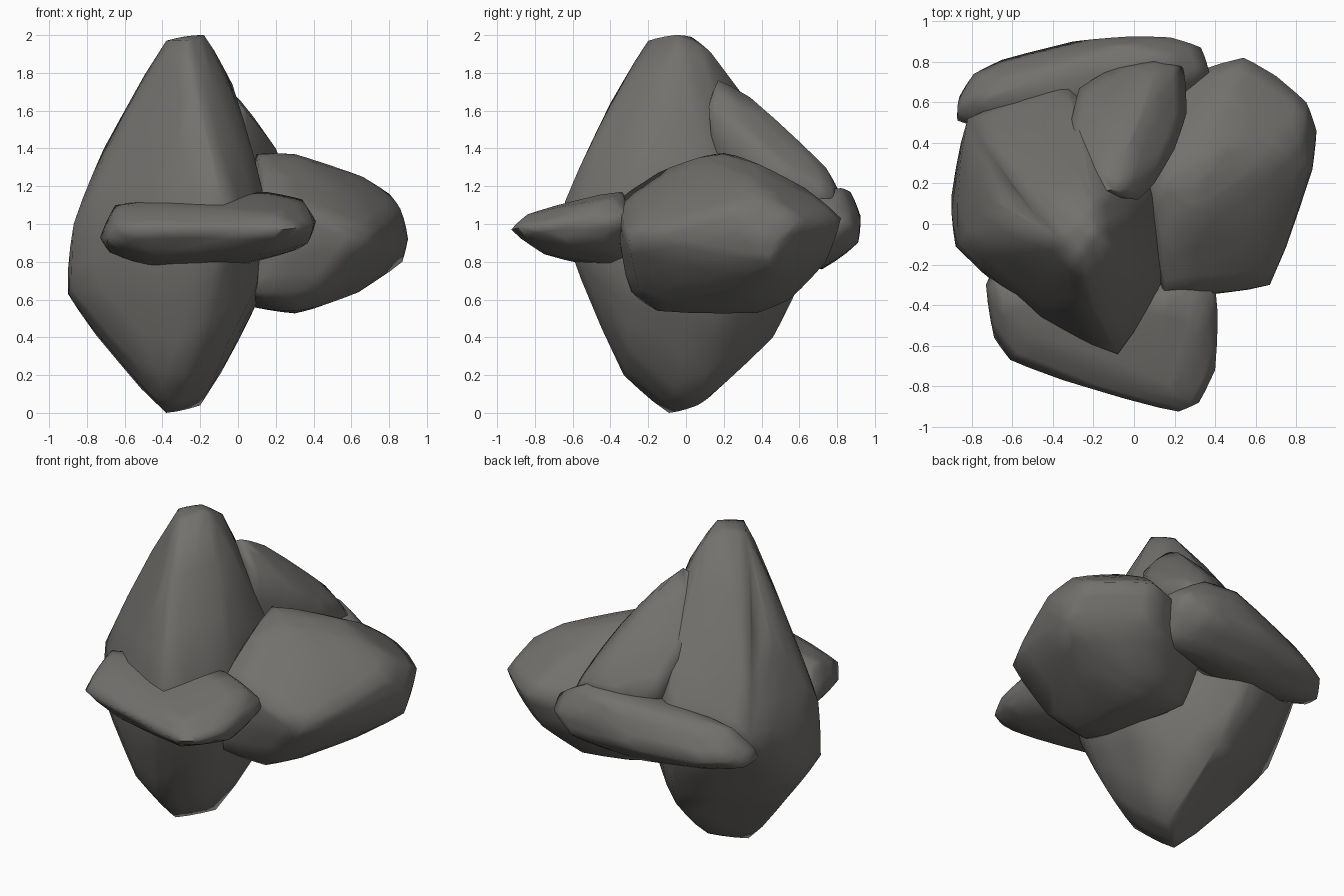
import bpy, bmesh, math

stone = bpy.data.materials.new("warm grey stone")
stone.diffuse_color = (0.17, 0.165, 0.155, 1)


def rock(name, points, smooth=0.13):
    """Chipped boulder: convex hull of a few key corners, softened by a curved subdivision."""
    bm = bmesh.new()
    for p in points:
        bm.verts.new(p)
    hull = bmesh.ops.convex_hull(bm, input=bm.verts)
    junk = [v for v in hull["geom_interior"] + hull["geom_unused"] if isinstance(v, bmesh.types.BMVert)]
    bmesh.ops.delete(bm, geom=list(set(junk)), context='VERTS')
    bmesh.ops.recalc_face_normals(bm, faces=bm.faces)
    bmesh.ops.subdivide_edges(bm, edges=bm.edges, cuts=2, smooth=smooth, use_grid_fill=True)
    for v in bm.verts:
        v.co.z = max(0, min(2, v.co.z))
    bmesh.ops.recalc_face_normals(bm, faces=bm.faces)
    mesh = bpy.data.meshes.new(name)
    bm.to_mesh(mesh)
    bm.free()
    mesh.materials.append(stone)
    ob = bpy.data.objects.new(name, mesh)
    bpy.context.collection.objects.link(ob)
    bpy.context.view_layer.objects.active = ob
    ob.select_set(True)
    bpy.ops.object.shade_smooth_by_angle(angle=math.radians(85))
    ob.select_set(False)


# tall central spire, pointed at both ends
rock("central_spire", [
    (-0.18, -0.06, 2.0), (-0.28, 0.03, 1.99), (-0.38, -0.06, 1.97), (-0.27, -0.2, 1.97),
    (-0.2, 0.13, 1.91), (-0.03, 0.0, 1.74), (-0.5, 0.03, 1.75), (-0.24, -0.4, 1.64),
    (-0.44, -0.26, 1.58), (-0.27, 0.38, 1.56), (-0.71, 0.12, 1.4), (-0.08, -0.64, 1.12),
    (0.13, -0.3, 1.17), (0.13, 0.2, 1.1), (-0.47, -0.46, 1.08), (-0.87, -0.1, 1.0),
    (-0.82, 0.52, 1.0), (-0.5, 0.55, 1.25), (-0.33, 0.69, 1.1), (-0.08, -0.65, 0.97),
    (-0.88, -0.11, 0.66), (-0.9, 0.14, 0.63), (-0.42, -0.48, 0.72), (0.1, -0.32, 0.68),
    (0.1, 0.18, 0.58), (-0.75, 0.05, 0.41), (-0.38, 0.6, 0.68), (-0.25, 0.46, 0.4),
    (-0.28, -0.33, 0.2), (-0.06, -0.31, 0.36), (-0.55, -0.25, 0.28), (-0.56, 0.05, 0.25),
    (-0.2, 0.06, 0.04), (-0.38, -0.09, 0.0), (-0.24, 0.12, 0.08)])

# broad boulder on the right
rock("right_boulder", [
    (0.1, 0.2, 1.37), (0.3, 0.2, 1.37), (0.3, 0.06, 1.35), (0.15, -0.15, 1.27),
    (0.15, -0.34, 1.14), (0.46, 0.25, 1.32), (0.66, 0.3, 1.25), (0.46, 0.4, 1.31),
    (0.8, 0.4, 1.16), (0.86, 0.25, 1.08), (0.6, -0.05, 1.15), (0.67, -0.3, 0.93),
    (0.36, -0.35, 0.92), (0.15, -0.34, 0.85), (0.72, 0.0, 0.85), (0.88, 0.27, 0.95),
    (0.9, 0.46, 0.92), (0.87, 0.44, 0.8), (0.85, 0.6, 1.02), (0.7, 0.73, 1.02),
    (0.54, 0.82, 1.03), (0.22, 0.72, 1.0), (0.45, 0.63, 1.19), (0.1, -0.29, 0.64),
    (0.45, -0.25, 0.66), (0.3, -0.15, 0.54), (0.45, 0.0, 0.57), (0.64, 0.3, 0.64),
    (0.3, 0.38, 0.53), (0.08, 0.2, 0.56), (0.35, 0.55, 0.6), (0.5, 0.74, 0.8),
    (-0.02, 0.42, 0.6), (-0.02, 0.56, 0.8)])

# flat slab jutting out at the front
rock("front_slab", [
    (-0.68, -0.2, 0.9), (-0.73, -0.3, 0.93), (-0.69, -0.56, 0.92), (-0.61, -0.67, 0.97),
    (-0.35, -0.77, 0.98), (-0.05, -0.86, 0.98), (0.22, -0.925, 0.97), (0.32, -0.88, 0.98),
    (0.4, -0.72, 1.0), (0.4, -0.3, 1.02), (0.34, -0.4, 1.13), (0.15, -0.34, 1.17),
    (0.12, -0.68, 1.1), (-0.65, -0.35, 1.1), (-0.5, -0.55, 1.09), (-0.2, -0.4, 1.11),
    (0.2, -0.84, 1.05), (-0.68, -0.35, 0.85), (-0.45, -0.42, 0.77), (-0.42, -0.6, 0.82),
    (0.05, -0.4, 0.79), (0.12, -0.75, 0.84), (0.3, -0.4, 0.86), (0.37, -0.62, 0.9),
    (-0.2, -0.2, 0.8)])

# long slab lying across the back
rock("back_slab", [
    (-0.87, 0.51, 0.88), (-0.86, 0.63, 0.86), (-0.87, 0.55, 0.95), (-0.79, 0.74, 0.92),
    (-0.65, 0.81, 0.9), (-0.3, 0.9, 0.92), (-0.02, 0.925, 1.04), (0.18, 0.92, 1.03),
    (0.18, 0.91, 0.9), (0.33, 0.87, 1.0), (0.37, 0.75, 1.05), (0.32, 0.62, 0.8),
    (0.15, 0.82, 1.19), (-0.05, 0.87, 1.17), (-0.62, 0.72, 1.08), (-0.75, 0.6, 1.07),
    (0.15, 0.6, 1.15), (-0.6, 0.66, 0.79), (-0.2, 0.72, 0.76), (0.15, 0.72, 0.77),
    (-0.5, 0.4, 0.85)])

# shard leaning against the back of the spire
rock("leaning_shard", [
    (0.02, 0.12, 1.62), (-0.1, 0.17, 1.76), (-0.19, 0.16, 1.71), (0.1, 0.2, 1.53),
    (-0.05, 0.34, 1.67), (-0.28, 0.22, 1.54), (-0.32, 0.45, 1.43), (0.2, 0.37, 1.4),
    (0.26, 0.55, 1.24), (0.06, 0.55, 1.47), (-0.15, 0.56, 1.44), (0.1, 0.74, 1.3),
    (-0.27, 0.67, 1.2), (0.24, 0.78, 1.13), (0.1, 0.81, 1.17), (-0.1, 0.77, 1.16),
    (0.1, 0.65, 0.95), (-0.2, 0.6, 0.95), (0.0, 0.2, 1.1)])
